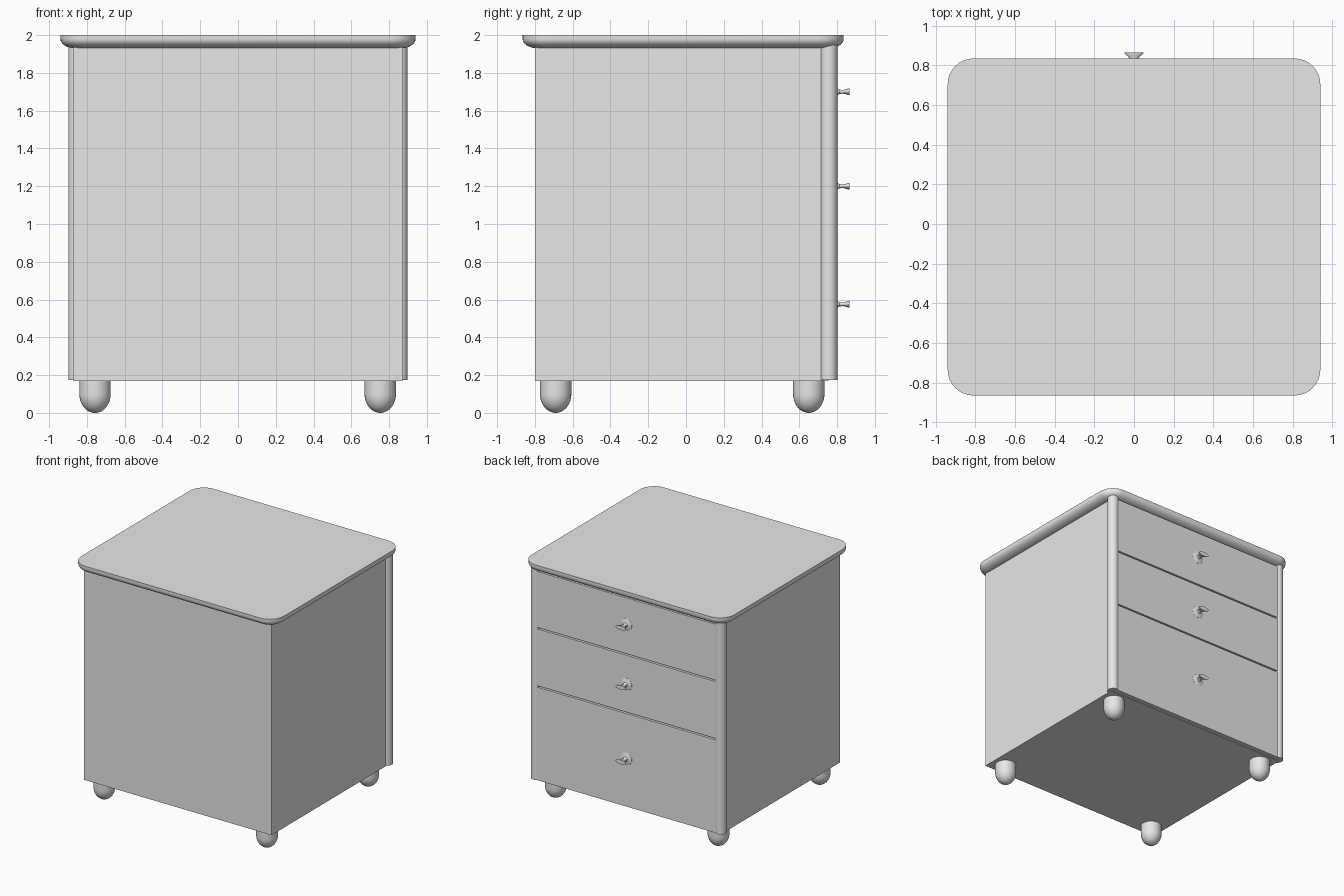
import bpy
import bmesh
from math import sin, cos, pi, radians

cube = bpy.data.objects.get("Cube")
if cube:
    bpy.data.objects.remove(cube)

GREY = (0.8, 0.8, 0.8, 1)
grey = bpy.data.materials.new("plain grey")
grey.use_nodes = True
grey.diffuse_color = GREY
grey.node_tree.nodes["Principled BSDF"].inputs["Base Color"].default_value = GREY


def finish(name, bm, smooth=False):
    bmesh.ops.recalc_face_normals(bm, faces=bm.faces)
    mesh = bpy.data.meshes.new(name)
    bm.to_mesh(mesh)
    bm.free()
    mesh.materials.append(grey)
    obj = bpy.data.objects.new(name, mesh)
    bpy.context.collection.objects.link(obj)
    if smooth:
        bpy.ops.object.select_all(action="DESELECT")
        bpy.context.view_layer.objects.active = obj
        obj.select_set(True)
        bpy.ops.object.shade_smooth_by_angle(angle=radians(35))
    return obj


def box(name, x0, x1, y0, y1, z0, z1):
    bm = bmesh.new()
    bmesh.ops.create_cube(bm, size=1)
    for v in bm.verts:
        v.co = ((x0 + x1) / 2 + v.co.x * (x1 - x0),
                (y0 + y1) / 2 + v.co.y * (y1 - y0),
                (z0 + z1) / 2 + v.co.z * (z1 - z0))
    return finish(name, bm)


def loft(name, loops):
    """Skin a stack of equal-length point loops and cap both ends."""
    bm = bmesh.new()
    rings = [[bm.verts.new(p) for p in loop] for loop in loops]
    n = len(rings[0])
    for a, b in zip(rings, rings[1:]):
        for i in range(n):
            j = (i + 1) % n
            bm.faces.new((a[i], a[j], b[j], b[i]))
    bm.faces.new(rings[0])
    bm.faces.new(rings[-1])
    return finish(name, bm, True)


def circle(x, y, z, r, n=32):
    return [(x + r * cos(2 * pi * i / n), y + r * sin(2 * pi * i / n), z) for i in range(n)]


def rounded_rect(hx, y0, y1, r, z, steps=8):
    cy, hy = (y0 + y1) / 2, (y1 - y0) / 2
    pts = []
    for q, (sx, sy) in enumerate([(1, 1), (-1, 1), (-1, -1), (1, -1)]):
        for i in range(steps + 1):
            a = (q + i / steps) * pi / 2
            pts.append((sx * (hx - r) + r * cos(a), cy + sy * (hy - r) + r * sin(a), z))
    return pts


# Carcass
box("cabinet_body", -0.87, 0.87, -0.80, 0.755, 0.17, 1.94)

# Top with rounded corners and a bullnosed underside
layers = [(0, 2.0)]
for i in range(9):
    a = i / 8 * pi / 2
    layers.append((0.08 * (1 - cos(a)), 1.98 - 0.05 * sin(a)))
loft("table_top", [rounded_rect(0.94 - d, -0.865 + d, 0.835 - d, 0.13 - d, z)
                   for d, z in layers])

# Round corner posts beside the drawers
for side, s in (("left", 1), ("right", -1)):
    loft(side + "_post", [circle(s * 0.853, 0.756, z, 0.045) for z in (0.175, 1.96)])

# Feet: short cylinders with domed ends
for side, x in (("left", 0.753), ("right", -0.757)):
    for end, y in (("front", -0.69), ("back", 0.65)):
        rings = [circle(x, y, 0.175, 0.083)]
        for i in range(10):
            a = i / 10 * pi / 2
            rings.append(circle(x, y, 0.1 - 0.1 * sin(a), 0.083 * cos(a)))
        rings.append(circle(x, y, 0, 0.004))
        loft(f"{end}_{side}_foot", rings)

# Drawer fronts, each with a knob flaring from a round rosette to a flat oval grip
drawers = [("bottom", 0.175, 0.955, 0.575), ("middle", 0.967, 1.444, 1.20),
           ("top", 1.456, 1.925, 1.70)]
knob_profile = [(0.785, 0.055, 0.055), (0.793, 0.052, 0.052), (0.798, 0.035, 0.035),
                (0.802, 0.018, 0.018), (0.812, 0.013, 0.011), (0.832, 0.018, 0.01),
                (0.847, 0.032, 0.013), (0.860, 0.047, 0.018), (0.865, 0.048, 0.018)]
for name, z0, z1, knob_z in drawers:
    box(name + "_drawer", -0.838, 0.838, 0.75, 0.792, z0, z1)
    loft(name + "_knob", [[(px, y, knob_z + pz * rz / rx) for px, pz, _ in circle(0, 0, 0, rx)]
                          for y, rx, rz in knob_profile])
